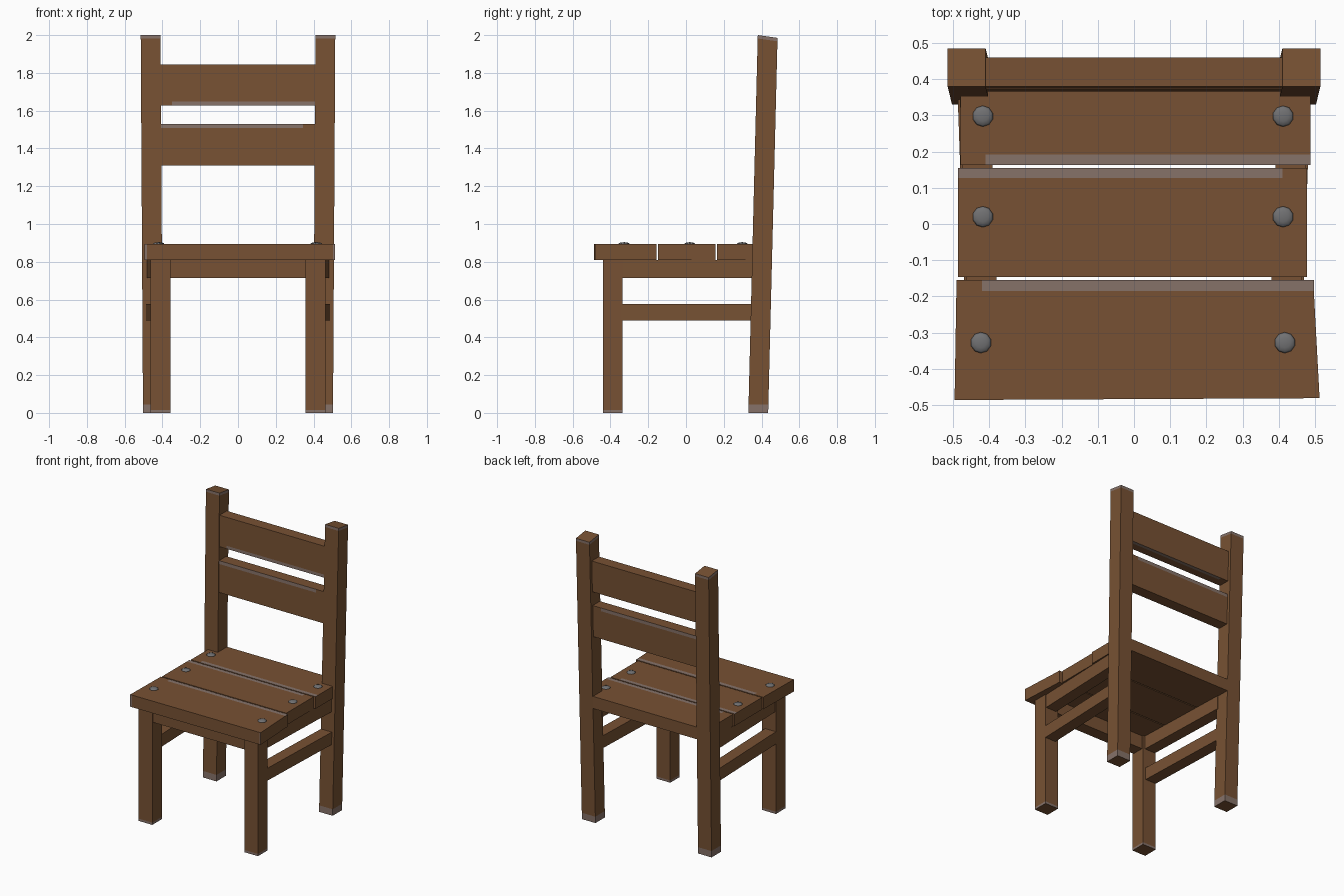
import bpy, bmesh
from mathutils import Vector

cube = bpy.data.objects.get("Cube")
if cube:
    bpy.data.objects.remove(cube, do_unlink=True)


def material(name, rgb):
    mat = bpy.data.materials.new(name)
    mat.use_nodes = True
    mat.diffuse_color = (*rgb, 1)
    mat.node_tree.nodes["Principled BSDF"].inputs["Base Color"].default_value = (*rgb, 1)
    return mat


wood = material("brown wood", (0.185, 0.083, 0.033))
worn_wood = material("worn grey wood", (0.24, 0.168, 0.141))
metal = material("nail grey", (0.165, 0.165, 0.17))


def finish(name, bm, mats):
    mesh = bpy.data.meshes.new(name)
    bm.to_mesh(mesh)
    bm.free()
    for mat in mats:
        mesh.materials.append(mat)
    obj = bpy.data.objects.new(name, mesh)
    bpy.context.collection.objects.link(obj)
    return obj


def board(name, x, y, z, cuts=(), worn=None, warp=None):
    """Box with axis cuts, worn faces chosen by a rule, then a gentle warp."""
    bm = bmesh.new()
    bmesh.ops.create_cube(bm, size=1)
    for v in bm.verts:
        v.co = [r[0] if c < 0 else r[1] for c, r in zip(v.co, (x, y, z))]
    for axis, value in cuts:
        normal = Vector([float(i == axis) for i in range(3)])
        bmesh.ops.bisect_plane(bm, geom=bm.verts[:] + bm.edges[:] + bm.faces[:],
                               plane_co=normal * value, plane_no=normal)
    bm.normal_update()
    if worn:
        for f in bm.faces:
            f.material_index = int(worn(f.calc_center_median(), f.normal))
    if warp:
        for v in bm.verts:
            warp(v.co)
    bm.normal_update()
    return finish(name, bm, (wood, worn_wood))


def lean(co):
    co.y += 0.025 * co.z


# Legs, side rails and stretchers for each side
for side, s in (("left", 1), ("right", -1)):
    def span(a, b):
        return sorted((s * a, s * b))

    def lean_out(co):
        if co.z > 1:
            co.z -= (co.y - 0.33) * 0.14
        co.x += s * 0.006 * co.z
        lean(co)

    def splay(co):
        co.x += s * 0.035 * co.y

    board(side + "_back_leg", span(0.398, 0.503), (0.33, 0.435), (0, 2),
          cuts=((2, 0.045), (2, 1.982)), warp=lean_out,
          worn=lambda c, n: abs(n.z) < 0.5 and (c.z < 0.045 or c.z > 1.982))
    board(side + "_front_leg", span(0.357, 0.463), (-0.44, -0.335), (0, 0.81),
          cuts=((2, 0.016),), worn=lambda c, n: abs(n.z) < 0.5 and c.z < 0.016)
    board(side + "_seat_rail", span(0.385, 0.469), (-0.36, 0.36), (0.715, 0.81), warp=splay)
    board(side + "_stretcher", span(0.391, 0.475), (-0.36, 0.36), (0.49, 0.577), warp=splay)

board("front_seat_rail", (-0.37, 0.37), (-0.43, -0.345), (0.715, 0.81))


# Seat planks, slightly out of square
def front_taper(co):
    if co.y < -0.3:
        co.x += 0.016 if co.x > 0 else -0.005
        co.y += 0.005 * co.x


seat_z = (0.81, 0.895)
board("front_seat_plank", (-0.491, 0.497), (-0.484, -0.155), seat_z,
      cuts=((1, -0.185), (0, -0.42), (0, -0.478), (0, 0.488)), warp=front_taper,
      worn=lambda c, n: (n.z > 0.9 and c.y > -0.185 and c.x > -0.42)
      or (n.y < -0.9 and not -0.478 < c.x < 0.488))
board("middle_seat_plank", (-0.486, 0.478), (-0.147, 0.155), seat_z,
      cuts=((1, 0.127), (0, 0.41)),
      worn=lambda c, n: n.z > 0.9 and c.y > 0.127 and c.x < 0.41)
board("rear_seat_plank", (-0.48, 0.488), (0.163, 0.455), seat_z,
      cuts=((1, 0.192), (0, -0.41), (0, -0.467), (0, 0.475)),
      worn=lambda c, n: (n.z > 0.9 and c.y < 0.192 and c.x > -0.41)
      or (n.y > 0.9 and not -0.467 < c.x < 0.475))

# Back slats between the posts
board("upper_back_slat", (-0.42, 0.42), (0.334, 0.414), (1.627, 1.845),
      cuts=((2, 1.648), (1, 0.39), (0, -0.35)), warp=lean,
      worn=lambda c, n: c.x > -0.35 and ((n.y < -0.9 and c.z < 1.648)
                                         or (n.z < -0.9 and c.y > 0.39)))
board("lower_back_slat", (-0.42, 0.42), (0.334, 0.414), (1.31, 1.53),
      cuts=((2, 1.507), (0, 0.345)), warp=lean,
      worn=lambda c, n: c.x < 0.345 and abs(n.y) > 0.9 and c.z > 1.507)

# Domed nail heads
for row, (y, x) in {"front": (-0.328, 0.42), "middle": (0.02, 0.415), "rear": (0.298, 0.415)}.items():
    for side, s in (("left", 1), ("right", -1)):
        bm = bmesh.new()
        bmesh.ops.create_uvsphere(bm, u_segments=10, v_segments=6, radius=0.029)
        for v in bm.verts:
            v.co.z *= 0.3
            v.co += Vector((s * x - 0.003, y, 0.895))
        nail = finish(f"{row}_{side}_nail", bm, (metal,))
        nail.data.shade_smooth()
